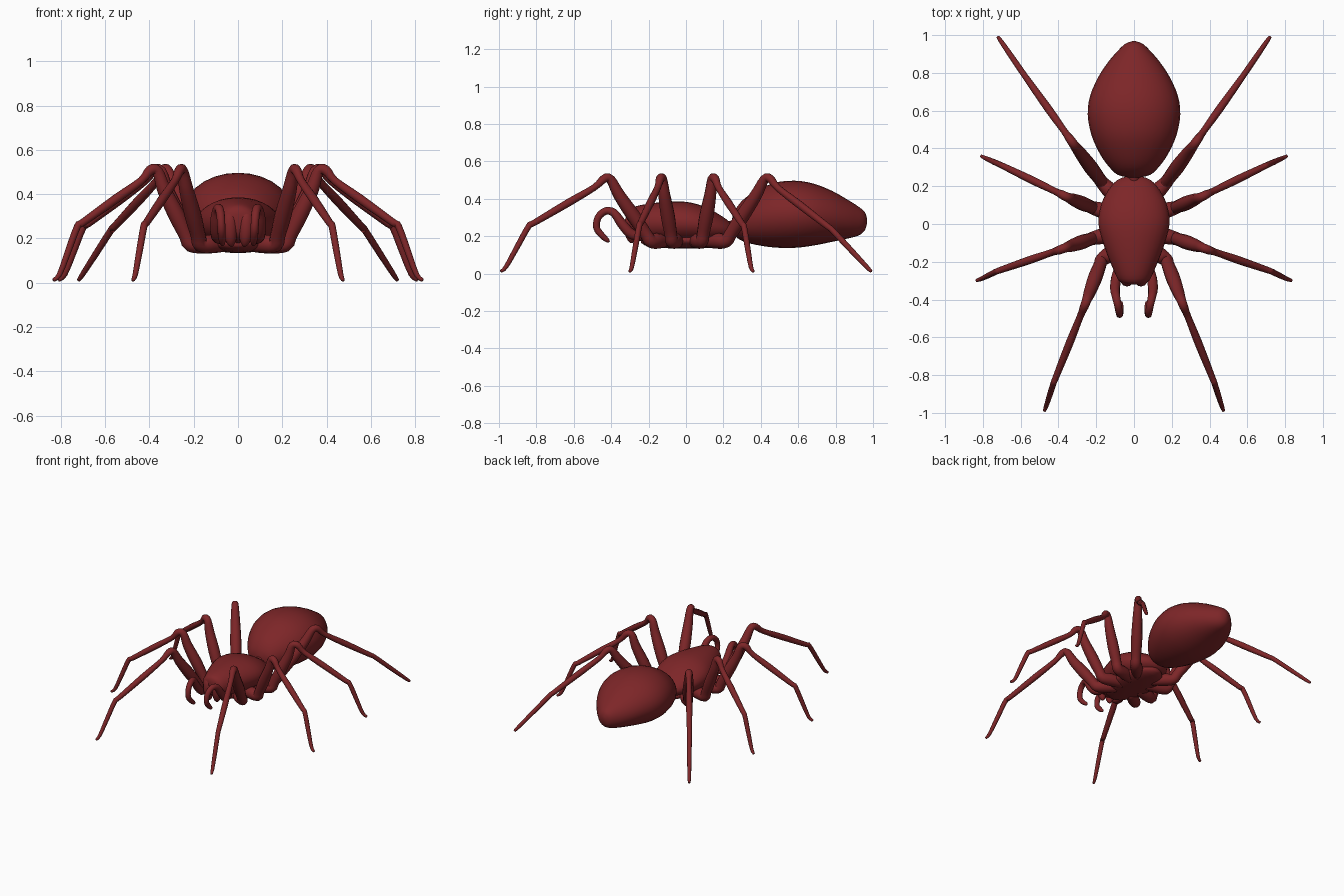
import bpy, bmesh, math
from mathutils import Vector

mat = bpy.data.materials.new("dark red")
mat.diffuse_color = (0.205, 0.019, 0.021, 1)


def smooth_rows(rows, n):
    """Resample rows of numbers with a Catmull-Rom spline."""
    p = [rows[0]] + list(rows) + [rows[-1]]
    out = []
    for i in range(1, len(p) - 2):
        for k in range(n):
            t = k / n
            out.append([0.5 * (2 * b + (c - a) * t + (2 * a - 5 * b + 4 * c - d) * t * t
                               + (3 * b - a - 3 * c + d) * t ** 3)
                        for a, b, c, d in zip(*p[i - 1:i + 3])])
    return out + [list(rows[-1])]


def loft(name, rings, mirror=False):
    """Skin a list of point rings, close the ends and shade smooth."""
    bm = bmesh.new()
    loops = [[bm.verts.new(co) for co in ring] for ring in rings]
    n = len(loops[0])
    for a, b in zip(loops, loops[1:]):
        for i in range(n):
            j = (i + 1) % n
            bm.faces.new((a[i], a[j], b[j], b[i]))
    bm.faces.new(loops[0][::-1])
    bm.faces.new(loops[-1])
    bmesh.ops.recalc_face_normals(bm, faces=bm.faces)
    me = bpy.data.meshes.new(name)
    bm.to_mesh(me)
    bm.free()
    for f in me.polygons:
        f.use_smooth = True
    me.materials.append(mat)
    ob = bpy.data.objects.new(name, me)
    bpy.context.collection.objects.link(ob)
    if mirror:
        ob.modifiers.new("mirror", 'MIRROR')
    return ob


def body(name, stations, sides=28):
    """Stations along y: (y, half width, bottom z, top z)."""
    rings = []
    for y, w, lo, hi in smooth_rows(stations, 3):
        ring = []
        for i in range(sides):
            a = 2 * math.pi * i / sides
            ring.append((w * math.cos(a), y, (lo + hi) / 2 + (hi - lo) / 2 * math.sin(a)))
        rings.append(ring)
    return loft(name, rings)


def limb(name, pts, n=3, sides=12):
    """Points along a limb: (x, y, z, radius)."""
    rows = smooth_rows(pts, n)
    cs = [Vector(r[:3]) for r in rows]
    # steady sideways axis from the limb's overall vertical plane
    side = (cs[-1] - cs[0]).cross(Vector((0, 0, 1))).normalized()
    rings = []
    for i, c in enumerate(cs):
        t = (cs[min(i + 1, len(cs) - 1)] - cs[max(i - 1, 0)]).normalized()
        u = (side - t * side.dot(t)).normalized()
        v = t.cross(u)
        r = max(rows[i][3], 0.003)
        rings.append([c + r * (u * math.cos(2 * math.pi * k / sides)
                               + v * math.sin(2 * math.pi * k / sides)) for k in range(sides)])
    return loft(name, rings, mirror=True)


# Body
body("abdomen", [
    (0.245, 0.02, 0.25, 0.29), (0.26, 0.085, 0.205, 0.335), (0.30, 0.13, 0.175, 0.39),
    (0.37, 0.18, 0.155, 0.44), (0.47, 0.225, 0.14, 0.485), (0.58, 0.245, 0.138, 0.497),
    (0.68, 0.232, 0.15, 0.482), (0.78, 0.188, 0.17, 0.443), (0.86, 0.135, 0.187, 0.398),
    (0.92, 0.083, 0.203, 0.36), (0.955, 0.045, 0.23, 0.33), (0.968, 0.008, 0.27, 0.295)])
body("carapace", [
    (-0.32, 0.02, 0.26, 0.31), (-0.305, 0.075, 0.21, 0.345), (-0.24, 0.11, 0.18, 0.367),
    (-0.12, 0.157, 0.165, 0.383), (0, 0.188, 0.16, 0.384), (0.1, 0.175, 0.16, 0.358),
    (0.18, 0.135, 0.17, 0.315), (0.235, 0.085, 0.19, 0.275), (0.255, 0.02, 0.215, 0.245)])
body("sternum", [
    (-0.24, 0.02, 0.165, 0.19), (-0.2, 0.08, 0.145, 0.21), (-0.08, 0.135, 0.135, 0.22),
    (0.08, 0.135, 0.135, 0.22), (0.2, 0.08, 0.145, 0.21), (0.24, 0.02, 0.165, 0.19)])
body("waist", [(0.19, 0.03, 0.21, 0.27), (0.3, 0.03, 0.22, 0.30)], 16)

# Legs: coxa, knee, ankle and foot positions
legs = [
    ("front_leg", (0.06, -0.11, 0.175), (0.17, -0.19, 0.175), (0.255, -0.415, 0.505),
     (0.425, -0.84, 0.255), (0.475, -0.99, 0.012)),
    ("second_leg", (0.06, -0.04, 0.175), (0.215, -0.075, 0.175), (0.375, -0.13, 0.505),
     (0.725, -0.25, 0.255), (0.835, -0.30, 0.012)),
    ("third_leg", (0.06, 0.04, 0.175), (0.215, 0.085, 0.175), (0.36, 0.145, 0.505),
     (0.70, 0.31, 0.25), (0.81, 0.36, 0.012)),
    ("rear_leg", (0.06, 0.11, 0.175), (0.165, 0.215, 0.175), (0.325, 0.43, 0.505),
     (0.575, 0.78, 0.235), (0.72, 0.99, 0.012)),
]
for name, *joints in legs:
    root, coxa, knee, ankle, foot = [Vector(j) for j in joints]
    out = Vector((foot.x - knee.x, foot.y - knee.y, 0)).normalized()
    toe = foot - out * 0.03 + Vector((0, 0, 0.025))
    path = [
        (root, 0.035), (root.lerp(coxa, 0.6), 0.042), (coxa, 0.036),
        (coxa.lerp(knee, 0.12), 0.034), (coxa.lerp(knee, 0.4), 0.038),
        (coxa.lerp(knee, 0.75), 0.032), (knee - out * 0.012, 0.025),
        (knee + out * 0.025 + Vector((0, 0, 0.002)), 0.023),
        (knee.lerp(ankle, 0.18), 0.018), (knee.lerp(ankle, 0.5), 0.021),
        (knee.lerp(ankle, 0.93), 0.017), (ankle, 0.016),
        (ankle.lerp(toe, 0.5), 0.015), (toe, 0.012), (foot, 0.008)]
    limb(name, [(*p, r) for p, r in path])

# Feelers curling down in front of the face
limb("feeler", [
    (0.075, -0.22, 0.20, 0.025), (0.095, -0.29, 0.21, 0.027), (0.1, -0.345, 0.27, 0.026),
    (0.095, -0.385, 0.325, 0.022), (0.085, -0.43, 0.335, 0.020), (0.078, -0.47, 0.30, 0.019),
    (0.075, -0.478, 0.245, 0.018), (0.073, -0.45, 0.205, 0.017), (0.07, -0.42, 0.178, 0.012),
    (0.07, -0.41, 0.17, 0.004)])

# Jaws and fangs
limb("jaw", [
    (0.036, -0.27, 0.32, 0.02), (0.037, -0.288, 0.295, 0.034), (0.037, -0.295, 0.25, 0.036),
    (0.034, -0.295, 0.205, 0.029), (0.03, -0.29, 0.175, 0.016), (0.028, -0.285, 0.165, 0.004)])
